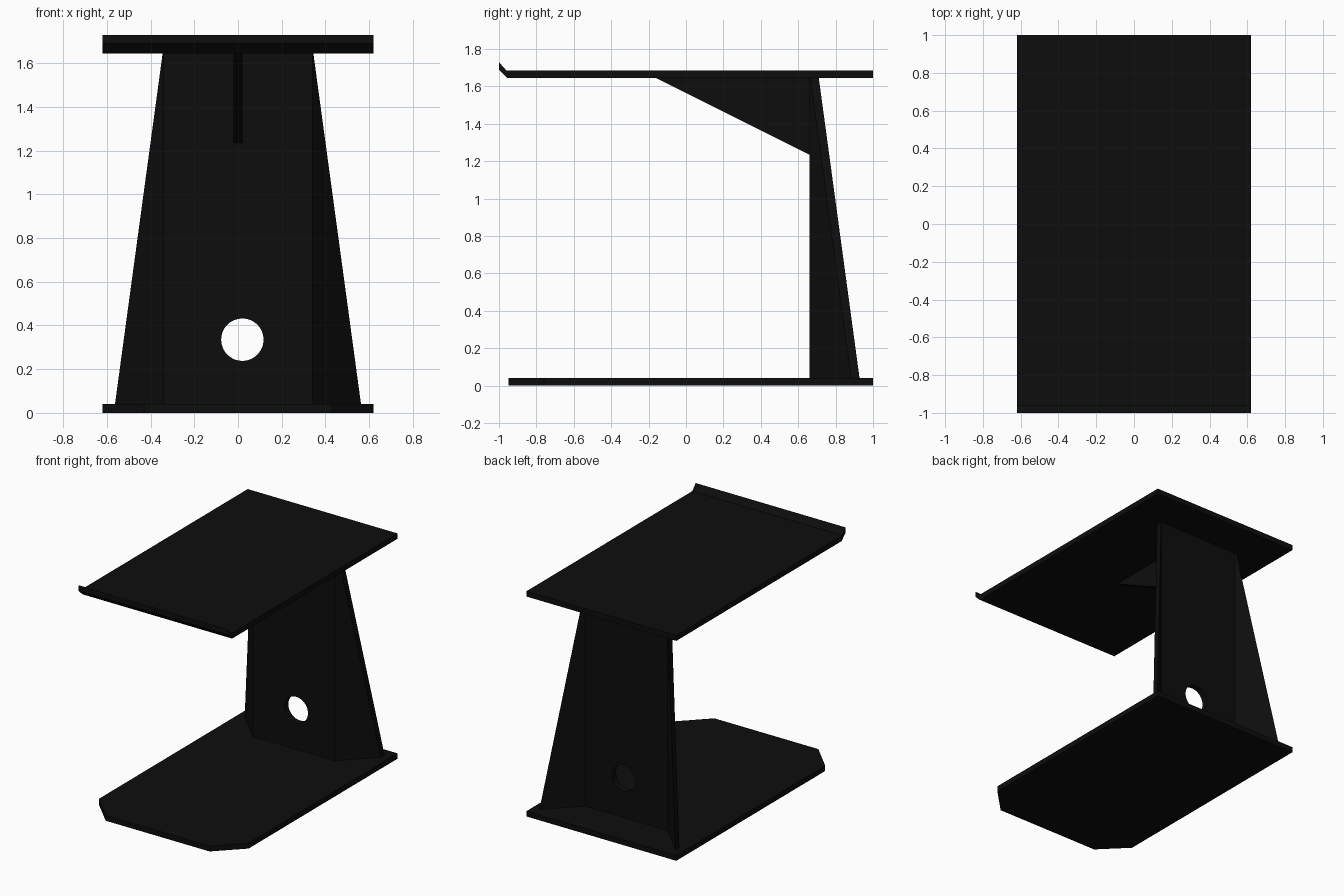
import bpy, bmesh
from mathutils import Vector

if "Cube" in bpy.data.objects:
    bpy.data.objects.remove(bpy.data.objects["Cube"])

black = bpy.data.materials.new("black_steel")
black.diffuse_color = (0.004, 0.004, 0.004, 1)
black.use_nodes = True
black.node_tree.nodes["Principled BSDF"].inputs["Base Color"].default_value = black.diffuse_color


def finish(bm, name):
    bmesh.ops.recalc_face_normals(bm, faces=bm.faces)
    me = bpy.data.meshes.new(name)
    bm.to_mesh(me)
    bm.free()
    me.materials.append(black)
    ob = bpy.data.objects.new(name, me)
    bpy.context.collection.objects.link(ob)
    return ob


def sweep(name, polys, vec):
    """Extrude one or more joined flat polygons along vec into a solid."""
    bm = bmesh.new()
    for poly in polys:
        bm.faces.new([bm.verts.new(p) for p in poly])
    bmesh.ops.remove_doubles(bm, verts=bm.verts, dist=1e-4)
    ext = bmesh.ops.extrude_face_region(bm, geom=bm.faces[:], use_keep_orig=True)
    moved = [g for g in ext["geom"] if isinstance(g, bmesh.types.BMVert)]
    bmesh.ops.translate(bm, verts=moved, vec=Vector(vec))
    return finish(bm, name)


W, T = 0.62, 0.04           # plate half width, sheet thickness
Z0, Z1 = T, 1.645           # upright bottom and top

# Base plate with chamfered front corners
base = [(-W, 1), (-W, -0.76), (-0.43, -0.95), (0.43, -0.95), (W, -0.76), (W, 1)]
sweep("base_plate", [[(x, y, 0) for x, y in base]], (0, 0, T))

# Top plate with its front lip bent upward
top = [(1, Z1), (1, 1.685), (-0.96, 1.685), (-1, 1.73), (-1, 1.69), (-0.955, Z1)]
sweep("top_plate", [[(-W, y, z) for y, z in top]], (2 * W, 0, 0))

# Upright: flat panel with tapering wings folded back at 45 degrees
F, Y = 0.34, 0.66
polys = [[(-F, Y, Z0), (F, Y, Z0), (F, Y, Z1), (-F, Y, Z1)]]
for s in (-1, 1):
    wing = [(0, Z0), (0.223, Z0), (0.005, Z1), (0, Z1)]
    polys.append([(s * (F + d), Y + d, z) for d, z in wing][::s])
upright = sweep("upright", polys, (0, 0.045, 0))

# Cable hole through the upright
bpy.ops.mesh.primitive_cylinder_add(vertices=48, radius=0.097, depth=0.4,
                                    location=(0.02, 0.68, 0.335),
                                    rotation=(1.5707963, 0, 0))
cutter = bpy.context.object
cutter.name = "hole_cutter"
cutter.hide_render = True
cutter.display_type = 'WIRE'
mod = upright.modifiers.new("cable_hole", 'BOOLEAN')
mod.operation = 'DIFFERENCE'
mod.solver = 'EXACT'
mod.object = cutter

# Triangular gusset under the top plate
tri = [(-0.16, Z1), (Y, Z1), (Y, 1.235)]
sweep("gusset", [[(-T / 2, y, z) for y, z in tri]], (T, 0, 0))
